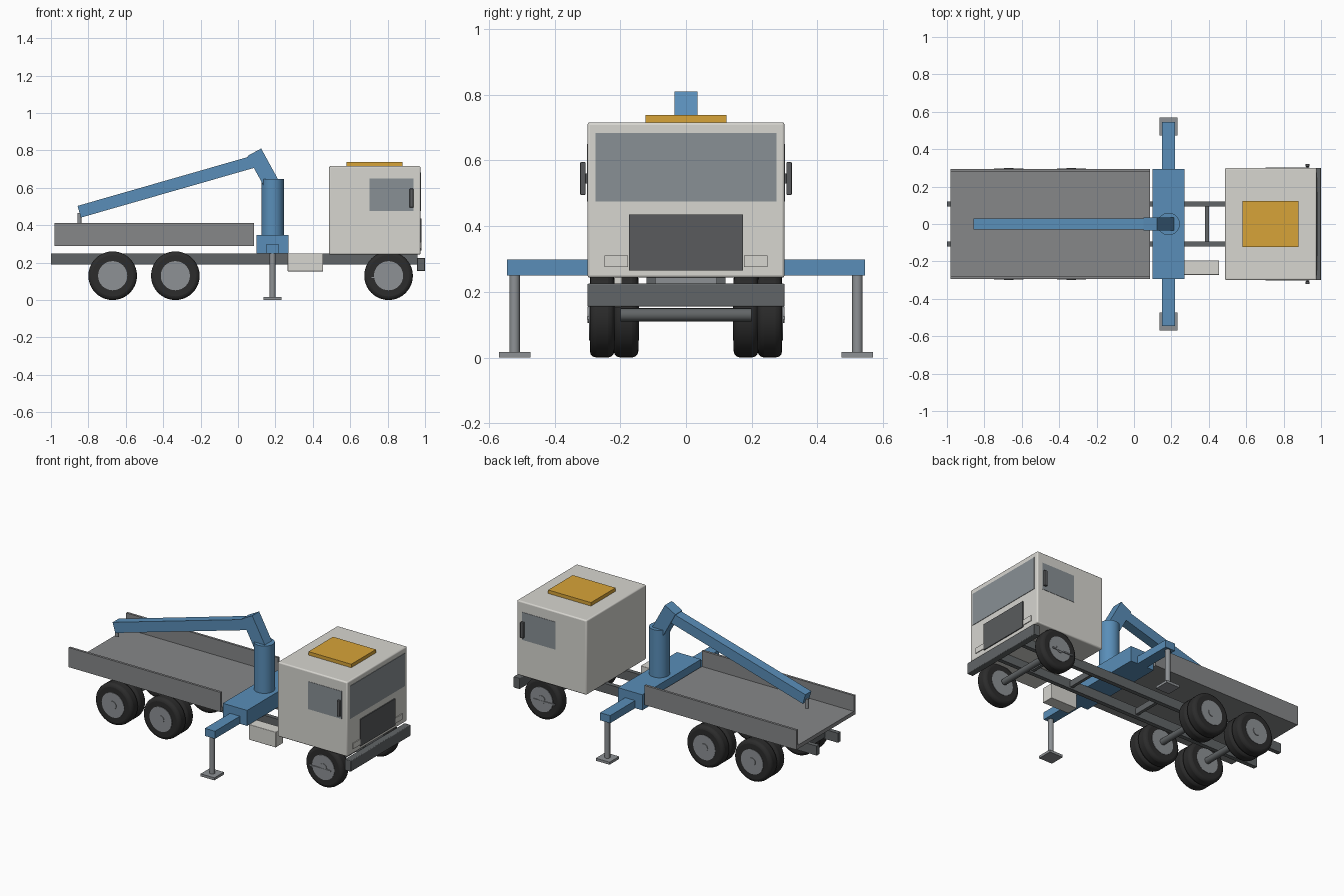
import bpy, math
from mathutils import Vector

if "Cube" in bpy.data.objects:
    bpy.data.objects.remove(bpy.data.objects["Cube"], do_unlink=True)


def material(name, r, g, b):
    m = bpy.data.materials.new(name)
    m.use_nodes = True
    m.diffuse_color = (r, g, b, 1)
    m.node_tree.nodes["Principled BSDF"].inputs["Base Color"].default_value = (r, g, b, 1)
    return m


WHITE = material("cab off white", .68, .67, .63)
BLUE = material("crane blue", .1, .27, .48)
BED = material("bed grey", .24, .245, .25)
FRAME = material("frame dark grey", .12, .13, .135)
TYRE = material("tyre black", .025, .025, .025)
STEEL = material("steel grey", .27, .285, .3)
GLASS = material("glass grey", .25, .28, .3)
DARK = material("grille dark", .1, .105, .11)
AMBER = material("hatch amber", .68, .37, .04)


def finish(name, mat, bevel=0, smooth=False):
    ob = bpy.context.object
    ob.name = name
    ob.data.materials.append(mat)
    if bevel:
        mod = ob.modifiers.new("soft edges", "BEVEL")
        mod.width, mod.segments = bevel, 3
    if smooth:
        bpy.ops.object.shade_smooth_by_angle(angle=math.radians(35))
    return ob


def box(name, mat, x, y, z, bevel=0):
    """Box from (min, max) ranges on each axis."""
    bpy.ops.mesh.primitive_cube_add(size=1, location=[sum(r) / 2 for r in (x, y, z)])
    bpy.context.object.scale = [r[1] - r[0] for r in (x, y, z)]
    bpy.ops.object.transform_apply(location=False, rotation=False, scale=True)
    return finish(name, mat, bevel, bevel > 0)


def rod(name, mat, a, b, radius, sides=32, bevel=0):
    """Cylinder between two points."""
    a, b = Vector(a), Vector(b)
    turn = (b - a).to_track_quat("Z", "Y").to_euler()
    bpy.ops.mesh.primitive_cylinder_add(vertices=sides, radius=radius, depth=(b - a).length,
                                        location=(a + b) / 2, rotation=turn)
    return finish(name, mat, bevel, True)


def arm(name, mat, a, b, height, width):
    """Square beam between two (x, z) points on the centre plane."""
    dx, dz = b[0] - a[0], b[1] - a[1]
    length = math.hypot(dx, dz)
    box(name, mat, (-length / 2, length / 2), (-width / 2, width / 2), (-height / 2, height / 2))
    ob = bpy.context.object
    ob.location = ((a[0] + b[0]) / 2, 0, (a[1] + b[1]) / 2)
    ob.rotation_euler.y = -math.atan2(dz, dx)


SIDES = (("left", 1), ("right", -1))


def span(s, a, b):
    return tuple(sorted((s * a, s * b)))


# Chassis
for side, s in SIDES:
    box(f"chassis_rail_{side}", FRAME, (-1, .96), span(s, .093, .12), (.19, .25))
for i, x in enumerate((-.9, -.5, -.1, .39, .68)):
    box(f"cross_member_{i}", FRAME, (x - .01, x + .01), (-.1, .1), (.2, .24))
box("front_cross_member", STEEL, (.92, .955), (-.1, .12), (.22, .245))
box("bumper", FRAME, (.957, 1), (-.3, .3), (.155, .225), .004)

# Wheels and axles
for label, x, inner in (("front", .805, .218), ("middle", -.335, .145), ("rear", -.67, .145)):
    rod(f"{label}_axle", FRAME, (x, -.2, .13), (x, .2, .13), .02, 16)
    for side, s in SIDES:
        for n, (a, b) in enumerate([(.218, .293)] + ([(.145, .22)] if inner < .2 else [])):
            rod(f"{label}_tyre_{side}_{n}", TYRE, (x, s * a, .13), (x, s * b, .13), .13, 40, .02)
        rod(f"{label}_rim_{side}", STEEL, (x, s * (inner - .002), .13), (x, s * .296, .13), .078)
        rod(f"{label}_hub_{side}", STEEL, (x, s * .29, .13), (x, s * .3, .13), .025, 20)

# Flat bed with side boards
box("bed_floor", BED, (-.98, .085), (-.295, .295), (.288, .312))
for side, s in SIDES:
    box(f"bed_side_{side}", BED, (-.98, .085), span(s, .28, .295), (.31, .412))

# Cab
box("cab", WHITE, (.487, .976), (-.3, .3), (.243, .716), .008)
box("windscreen", GLASS, (.973, .979), (-.275, .275), (.475, .683))
box("grille", DARK, (.973, .982), (-.174, .174), (.265, .435))
box("roof_hatch", AMBER, (.58, .88), (-.123, .123), (.715, .738))
for side, s in SIDES:
    box(f"headlight_{side}", WHITE, (.973, .981), span(s, .176, .248), (.275, .31))
    box(f"side_window_{side}", GLASS, (.703, .938), span(s, .297, .302), (.475, .65))
    box(f"mirror_{side}", DARK, (.917, .938), span(s, .306, .322), (.495, .595), .003)
    box(f"mirror_mount_{side}", DARK, (.922, .932), span(s, .297, .308), (.53, .56))
    box(f"cab_step_{side}", STEEL, (.71, .86), span(s, .27, .302), (.116, .125))

# Tool box
box("tool_box", WHITE, (.265, .455), (-.272, -.195), (.153, .25), .003)

# Crane base, outriggers and feet
box("crane_base", BLUE, (.1, .27), (-.295, .295), (.25, .348))
for side, s in SIDES:
    box(f"outrigger_beam_{side}", BLUE, (.15, .22), span(s, .28, .545), (.25, .298))
    rod(f"outrigger_leg_{side}", STEEL, (.185, s * .522, .01), (.185, s * .522, .255), .016, 20)
    box(f"outrigger_foot_{side}", STEEL, (.137, .233), span(s, .474, .57), (0, .016))

# Crane column, knuckle, boom and hook
rod("crane_column", BLUE, (.185, 0, .34), (.185, 0, .648), .06)
arm("crane_knuckle", BLUE, (.18, .62), (.087, .79), .084, .07)
arm("crane_boom", BLUE, (-.849, .472), (.078, .738), .065, .06)
rod("boom_hook", STEEL, (-.848, 0, .405), (-.848, 0, .465), .011, 16)
